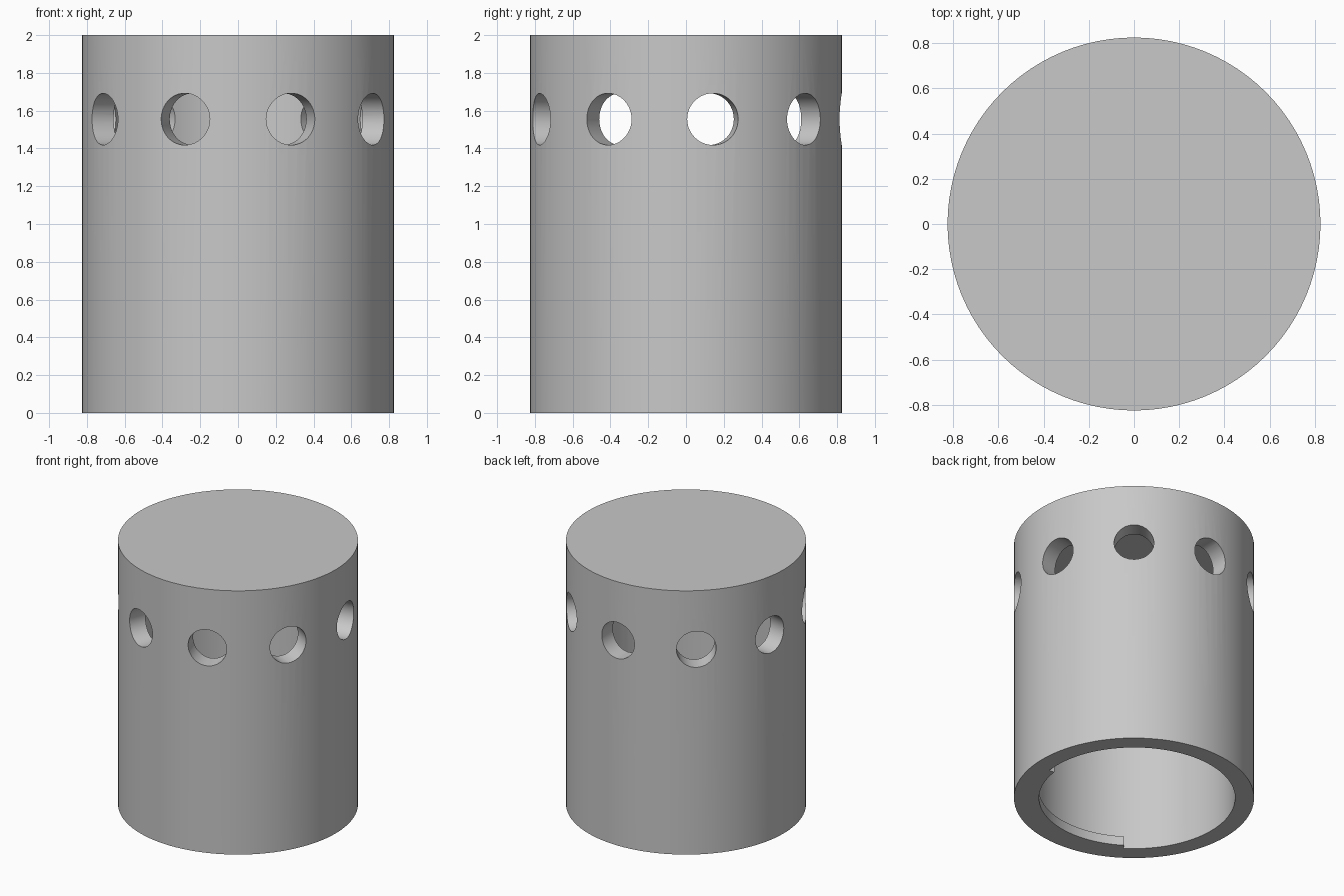
import bpy, bmesh
from math import radians, cos, sin
from mathutils import Matrix, Vector

R_OUT, R_IN, HEIGHT, CEILING = 0.825, 0.695, 2.0, 1.85
HOLE_R, HOLE_Z, HOLES = 0.137, 1.555, 9

cube = bpy.data.objects.get("Cube")
if cube:
    bpy.data.objects.remove(cube, do_unlink=True)

# Single grey material
grey = bpy.data.materials.new("plain_grey")
grey.use_nodes = True
colour = (0.58, 0.58, 0.58, 1)
grey.diffuse_color = colour
grey.node_tree.nodes["Principled BSDF"].inputs["Base Color"].default_value = colour


def make_object(name, bm):
    bmesh.ops.recalc_face_normals(bm, faces=bm.faces)
    mesh = bpy.data.meshes.new(name)
    bm.to_mesh(mesh)
    bm.free()
    mesh.materials.append(grey)
    obj = bpy.data.objects.new(name, mesh)
    bpy.context.collection.objects.link(obj)
    return obj


def add_cylinder(bm, radius, depth, matrix, segments):
    bmesh.ops.create_cone(bm, cap_ends=True, segments=segments, radius1=radius,
                          radius2=radius, depth=depth, matrix=matrix)


def upright(name, radius, z0, z1):
    bm = bmesh.new()
    add_cylinder(bm, radius, z1 - z0, Matrix.Translation((0, 0, (z0 + z1) / 2)), 96)
    return make_object(name, bm)


def select_only(obj):
    bpy.ops.object.select_all(action='DESELECT')
    obj.select_set(True)
    bpy.context.view_layer.objects.active = obj


def cut(obj, cutter):
    cutter.hide_render = True
    mod = obj.modifiers.new("cut", 'BOOLEAN')
    mod.operation = 'DIFFERENCE'
    mod.solver = 'EXACT'
    mod.object = cutter
    select_only(obj)
    bpy.ops.object.modifier_apply(modifier=mod.name)
    bpy.data.objects.remove(cutter, do_unlink=True)


# Cup-shaped body, closed at the top and open below
body = upright("cylinder_body", R_OUT, 0, HEIGHT)
cut(body, upright("cavity_cutter", R_IN, -0.2, CEILING))

# Ring of radial holes, one of them facing straight back
bm = bmesh.new()
for i in range(HOLES):
    turn = Matrix.Rotation(radians(90 + i * 360 / HOLES), 4, 'Z')
    outward = Matrix.Translation((0.75, 0, HOLE_Z)) @ Matrix.Rotation(radians(90), 4, 'Y')
    add_cylinder(bm, HOLE_R, 0.4, turn @ outward, 48)
cut(body, make_object("hole_cutter", bm))

# Curved locking tab inside the lower rim
bm = bmesh.new()
start, end, r0, r1, top = radians(-124), radians(-7), 0.653, R_IN + 0.002, 0.07
profile = [(r0, 0), (r1, 0), (r1, top), (r0, top)]
verts = [bm.verts.new((r * cos(start), r * sin(start), z)) for r, z in profile]
face = bm.faces.new(verts)
bmesh.ops.spin(bm, geom=[face] + list(face.edges) + verts, cent=Vector(), axis=(0, 0, 1),
               angle=end - start, steps=32, use_duplicate=False)
# Close the starting end if the sweep consumed it
bmesh.ops.holes_fill(bm, edges=[e for e in bm.edges if e.is_boundary], sides=4)
tab = make_object("inner_tab", bm)

for obj in (body, tab):
    select_only(obj)
    bpy.ops.object.shade_smooth_by_angle(angle=radians(30))
